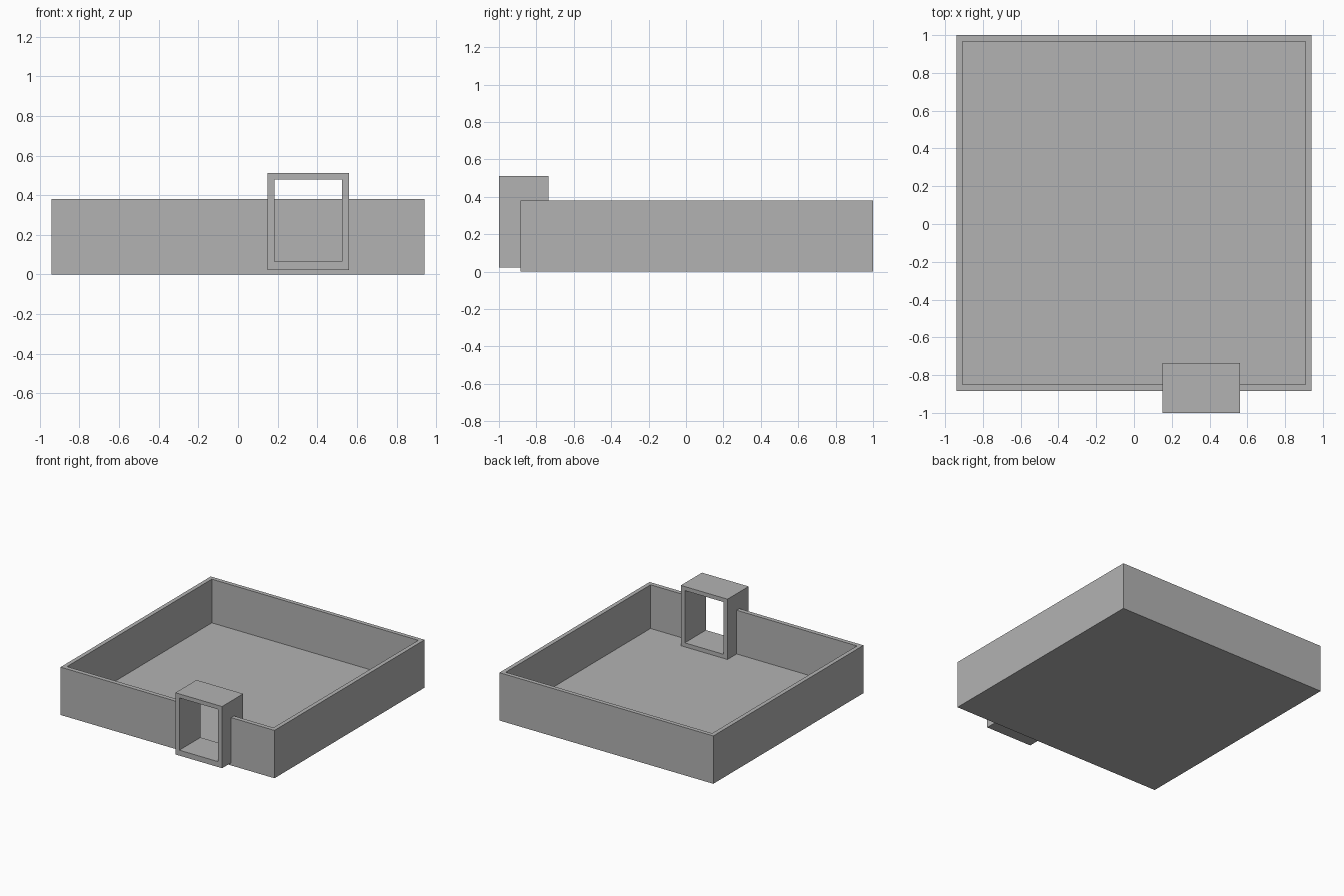
import bpy
import bmesh
from mathutils import Vector

cube = bpy.data.objects.get("Cube")
if cube:
    bpy.data.objects.remove(cube, do_unlink=True)

grey = bpy.data.materials.new("plain_grey")
grey.use_nodes = True
colour = (0.45, 0.45, 0.45, 1)
grey.diffuse_color = colour
grey.node_tree.nodes["Principled BSDF"].inputs["Base Color"].default_value = colour


def block(name, low, high):
    """Axis-aligned box between two corners."""
    low, high = Vector(low), Vector(high)
    bm = bmesh.new()
    bmesh.ops.create_cube(bm, size=1)
    bmesh.ops.scale(bm, vec=high - low, verts=bm.verts)
    bmesh.ops.translate(bm, vec=(low + high) / 2, verts=bm.verts)
    mesh = bpy.data.meshes.new(name)
    bm.to_mesh(mesh)
    bm.free()
    mesh.materials.append(grey)
    obj = bpy.data.objects.new(name, mesh)
    bpy.context.collection.objects.link(obj)
    return obj


def cut(obj, cutter):
    """Subtract a hidden cutter from a part."""
    cutter.hide_render = True
    cutter.hide_set(True)
    cutter.display_type = 'WIRE'
    mod = obj.modifiers.new("cut_" + cutter.name, 'BOOLEAN')
    mod.operation = 'DIFFERENCE'
    mod.solver = 'EXACT'
    mod.object = cutter


def apply_cuts(obj, cutters):
    """Bake the cuts into the mesh."""
    for cutter in cutters:
        cut(obj, cutter)
    bpy.context.view_layer.update()
    graph = bpy.context.evaluated_depsgraph_get()
    baked = bpy.data.meshes.new_from_object(obj.evaluated_get(graph))
    obj.modifiers.clear()
    obj.data = baked


# Open tray with thin walls, and a tunnel frame through its front wall
tray = block("tray", (-0.94, -0.885, 0), (0.94, 1, 0.38))
frame = block("window_frame", (0.15, -1, 0.022), (0.56, -0.735, 0.512))

# Hidden cutters for the tray hollow and the window opening
hollow = block("tray_hollow", (-0.907, -0.85, 0.033), (0.907, 0.967, 0.6))
opening = block("window_opening", (0.185, -1.2, 0.065), (0.525, -0.6, 0.48))

apply_cuts(tray, [hollow, opening])
apply_cuts(frame, [opening])

for cutter in (hollow, opening):
    bpy.data.objects.remove(cutter, do_unlink=True)
